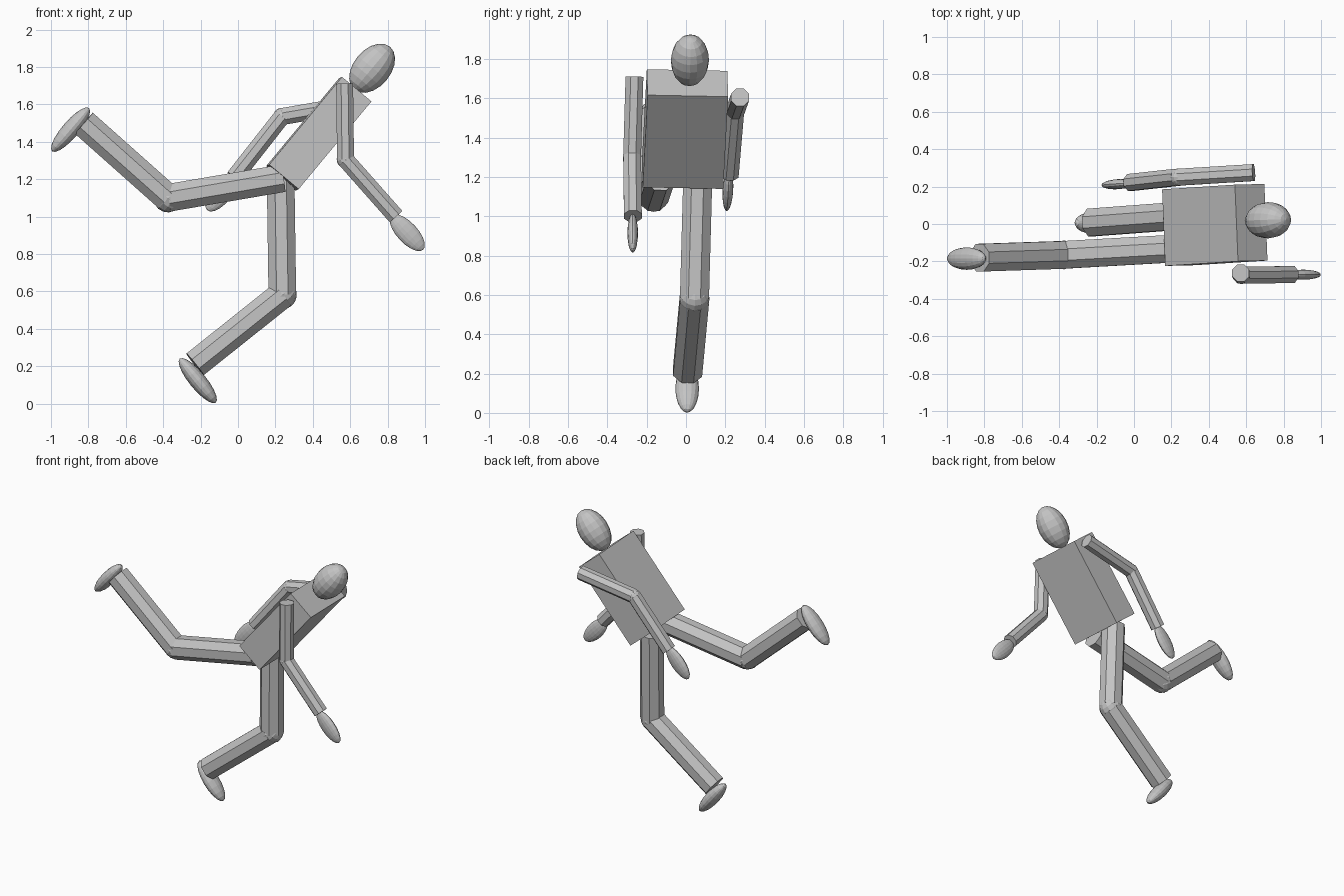
import bpy
import bmesh
from math import pi
from mathutils import Matrix, Vector

if "Cube" in bpy.data.objects:
    bpy.data.objects.remove(bpy.data.objects["Cube"], do_unlink=True)

GREY = (0.55, 0.55, 0.55, 1)
grey = bpy.data.materials.new("plain grey")
grey.use_nodes = True
grey.diffuse_color = GREY
grey.node_tree.nodes["Principled BSDF"].inputs["Base Color"].default_value = GREY


def frame(center, direction, side=(0, 1, 0)):
    """Placement with local z along direction and local y close to side."""
    z = Vector(direction).normalized()
    y = Vector(side)
    y = (y - z * y.dot(z)).normalized()
    x = y.cross(z)
    return Matrix.Translation(center) @ Matrix((x, y, z)).transposed().to_4x4()


def finish(name, bm, matrix):
    mesh = bpy.data.meshes.new(name)
    bm.to_mesh(mesh)
    bm.free()
    mesh.materials.append(grey)
    obj = bpy.data.objects.new(name, mesh)
    obj.matrix_world = matrix
    bpy.context.collection.objects.link(obj)
    return obj


def block(name, center, direction, side, size):
    bm = bmesh.new()
    bmesh.ops.create_cube(bm, size=1, matrix=Matrix.Diagonal((*size, 1)))
    return finish(name, bm, frame(center, direction, side))


def ellipsoid(name, center, direction, radii, segments=16, rings=10):
    bm = bmesh.new()
    bmesh.ops.create_uvsphere(bm, u_segments=segments, v_segments=rings, radius=1,
                              matrix=Matrix.Diagonal((*radii, 1)))
    return finish(name, bm, frame(center, direction))


def tube(name, start, end, radius):
    start, end = Vector(start), Vector(end)
    bm = bmesh.new()
    bmesh.ops.create_cone(bm, cap_ends=True, segments=8, radius1=radius, radius2=radius,
                          depth=(end - start).length, matrix=Matrix.Rotation(pi / 8, 4, 'Z'))
    return finish(name, bm, frame((start + end) / 2, end - start))


def limb(names, root, joint, tip, radius, end_center, end_direction, end_radii):
    """Two straight tubes, a ball joint and a flattened hand or foot."""
    upper, ball, lower, end = names
    tube(upper, root, joint, radius)
    ellipsoid(ball, joint, Vector(tip) - Vector(joint), (radius * 0.97,) * 3, 12, 8)
    tube(lower, joint, tip, radius)
    ellipsoid(end, end_center, end_direction, end_radii)


def part_names(prefix, parts):
    return [prefix + "_" + p for p in parts]


ARM = ("upper_arm", "elbow", "forearm", "hand")
LEG = ("thigh", "knee", "shin", "foot")
HAND_RADII = (0.055, 0.027, 0.125)
FOOT_RADII = (0.045, 0.06, 0.152)

# Torso leaning into the run, and head
block("torso", (0.432, -0.005, 1.443), (0.39, 0.025, 0.47), (-0.02, 0.41, -0.012),
      (0.205, 0.41, 0.61))
ellipsoid("head", (0.717, 0.02, 1.793), (0.64, 0.03, 0.77), (0.1, 0.097, 0.15))

# Legs
limb(part_names("trailing", LEG), (0.24, -0.13, 1.205), (-0.375, -0.165, 1.1),
     (-0.825, -0.18, 1.5), 0.08, (-0.895, -0.185, 1.465), (0.65, 0, 0.76), FOOT_RADII)
limb(part_names("standing", LEG), (0.228, 0.06, 1.2), (0.237, 0.043, 0.582),
     (-0.23, 0.008, 0.21), 0.08, (-0.215, 0.006, 0.123), (-0.63, 0, 0.77), FOOT_RADII)

# Arms
limb(part_names("forward", ARM), (0.57, -0.262, 1.71), (0.575, -0.274, 1.305),
     (0.845, -0.27, 1.0), 0.049, (0.905, -0.271, 0.914), (0.68, 0, -0.73), HAND_RADII)
limb(part_names("rear", ARM), (0.64, 0.275, 1.605), (0.235, 0.25, 1.535),
     (-0.02, 0.222, 1.21), 0.049, (-0.085, 0.213, 1.13), (-0.63, -0.05, -0.78), HAND_RADII)
